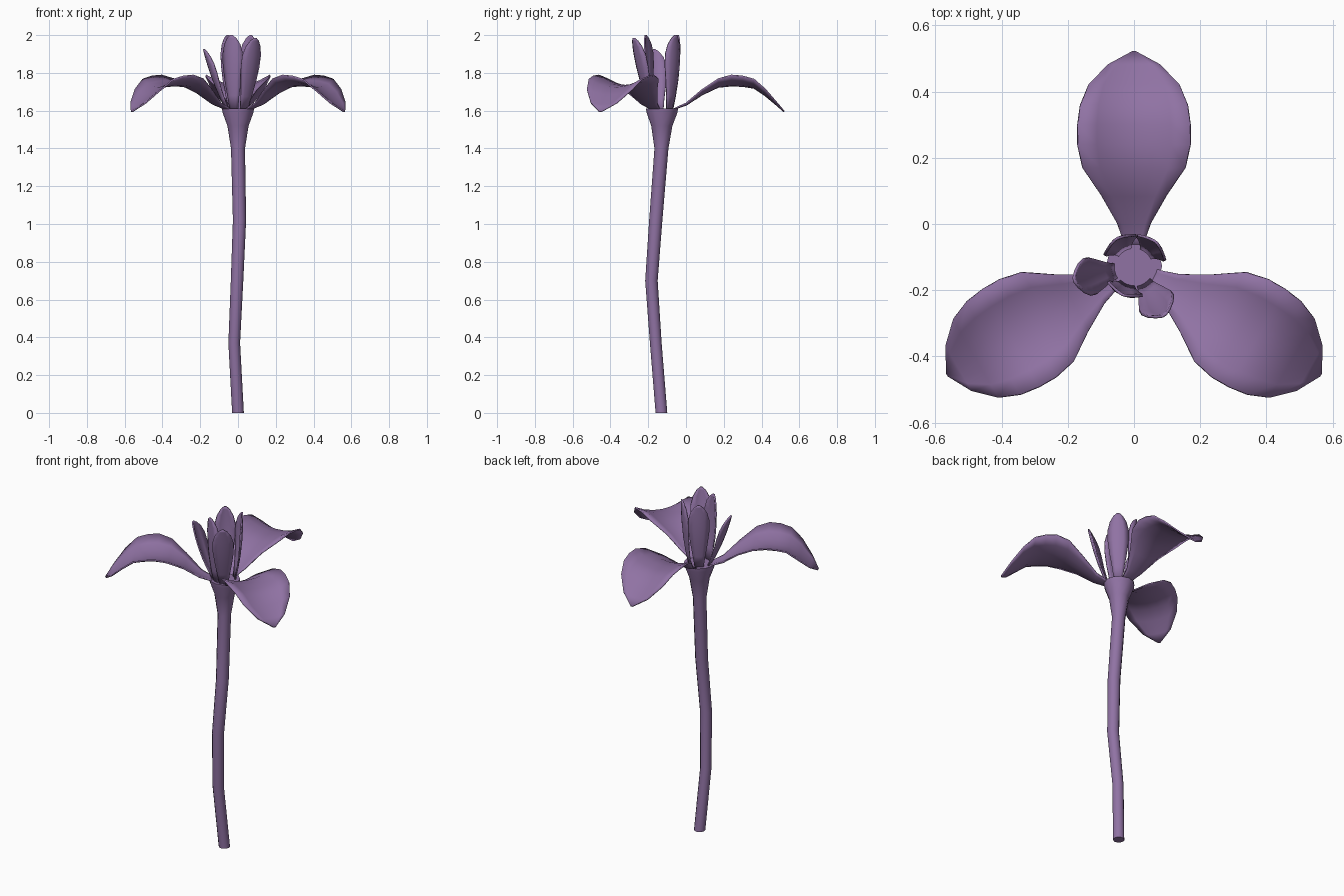
import bpy, bmesh, math

if "Cube" in bpy.data.objects:
    bpy.data.objects.remove(bpy.data.objects["Cube"])

CY = -0.13  # flower axis in y

mat = bpy.data.materials.new("purple")
mat.diffuse_color = (0.28, 0.17, 0.37, 1)
mat.use_nodes = True
mat.node_tree.nodes["Principled BSDF"].inputs["Base Color"].default_value = mat.diffuse_color


def finish(name, bm, thickness=0):
    bmesh.ops.recalc_face_normals(bm, faces=bm.faces)
    me = bpy.data.meshes.new(name)
    bm.to_mesh(me)
    bm.free()
    ob = bpy.data.objects.new(name, me)
    bpy.context.collection.objects.link(ob)
    me.materials.append(mat)
    if thickness:
        mod = ob.modifiers.new("thickness", 'SOLIDIFY')
        mod.thickness = thickness
        mod.offset = 0
    bpy.ops.object.select_all(action='DESELECT')
    ob.select_set(True)
    bpy.context.view_layer.objects.active = ob
    bpy.ops.object.shade_smooth_by_angle(angle=math.radians(50))


def tube(name, rings, sides=12):
    # rings: (x, y, z, radius)
    bm = bmesh.new()
    loops = []
    for x, y, z, r in rings:
        loops.append([bm.verts.new((x + r * math.cos(2 * math.pi * i / sides),
                                    y + r * math.sin(2 * math.pi * i / sides), z))
                      for i in range(sides)])
    for a, b in zip(loops, loops[1:]):
        for i in range(sides):
            j = (i + 1) % sides
            bm.faces.new((a[i], a[j], b[j], b[i]))
    bm.faces.new(loops[0][::-1])
    bm.faces.new(loops[-1])
    finish(name, bm)


def petal(name, stations, angle, lift, cols=6, thickness=0.008):
    # stations: (radius, height, half width, cup depth); lift: cup direction (radial, up)
    a = math.radians(angle)
    c, s = math.cos(a), math.sin(a)
    bm = bmesh.new()
    rows = []
    for r, z, w, cup in stations:
        row = []
        for i in range(cols + 1):
            u = 2 * i / cols - 1
            rr = r + lift[0] * cup * u * u
            row.append(bm.verts.new((c * rr - s * u * w, CY + s * rr + c * u * w,
                                     z + lift[1] * cup * u * u)))
        rows.append(row)
    for p, q in zip(rows, rows[1:]):
        for i in range(cols):
            bm.faces.new((p[i], p[i + 1], q[i + 1], q[i]))
    finish(name, bm, thickness)


# gently bent stem flaring into the flower base
tube("stem", [(0, -0.13, 0, 0.031), (-0.02, -0.16, 0.37, 0.031),
              (-0.005, -0.183, 0.70, 0.033), (0.008, -0.16, 1.02, 0.035),
              (0, -0.13, 1.40, 0.037), (0, -0.128, 1.52, 0.056),
              (0, -0.127, 1.59, 0.082), (0, -0.127, 1.612, 0.085)])

# three wide drooping outer petals
outer = [(0.05, 1.60, 0.025, 0), (0.085, 1.615, 0.035, 0.003), (0.13, 1.63, 0.05, 0.008),
         (0.215, 1.685, 0.098, 0.025), (0.30, 1.725, 0.155, 0.042),
         (0.37, 1.732, 0.17, 0.055), (0.43, 1.73, 0.17, 0.052), (0.49, 1.72, 0.162, 0.045),
         (0.55, 1.68, 0.138, 0.032), (0.61, 1.63, 0.08, 0.012), (0.65, 1.595, 0.006, 0)]
for k in range(3):
    petal(f"outer_petal_{k + 1}", outer, 90 + 120 * k, (0, 1))

# five upright inner petals: angle, tip radius, tip height
inner = [(48, 0.10, 2.0), (122, 0.10, 2.0), (192, 0.185, 1.925),
         (248, 0.09, 2.0), (302, 0.172, 1.985)]
shape = [(0, 0.022, 0.004), (0.2, 0.033, 0.008), (0.4, 0.046, 0.014), (0.6, 0.056, 0.02),
         (0.76, 0.056, 0.02), (0.88, 0.044, 0.014), (0.96, 0.025, 0.006), (1, 0.006, 0)]
for k, (ang, r1, z1) in enumerate(inner):
    st = [(0.058 + (r1 - 0.058) * t + 0.012 * math.sin(math.pi * t),
           1.60 + (z1 - 1.60) * t, w, cup) for t, w, cup in shape]
    petal(f"inner_petal_{k + 1}", st, ang, (-1, 0), cols=4)
